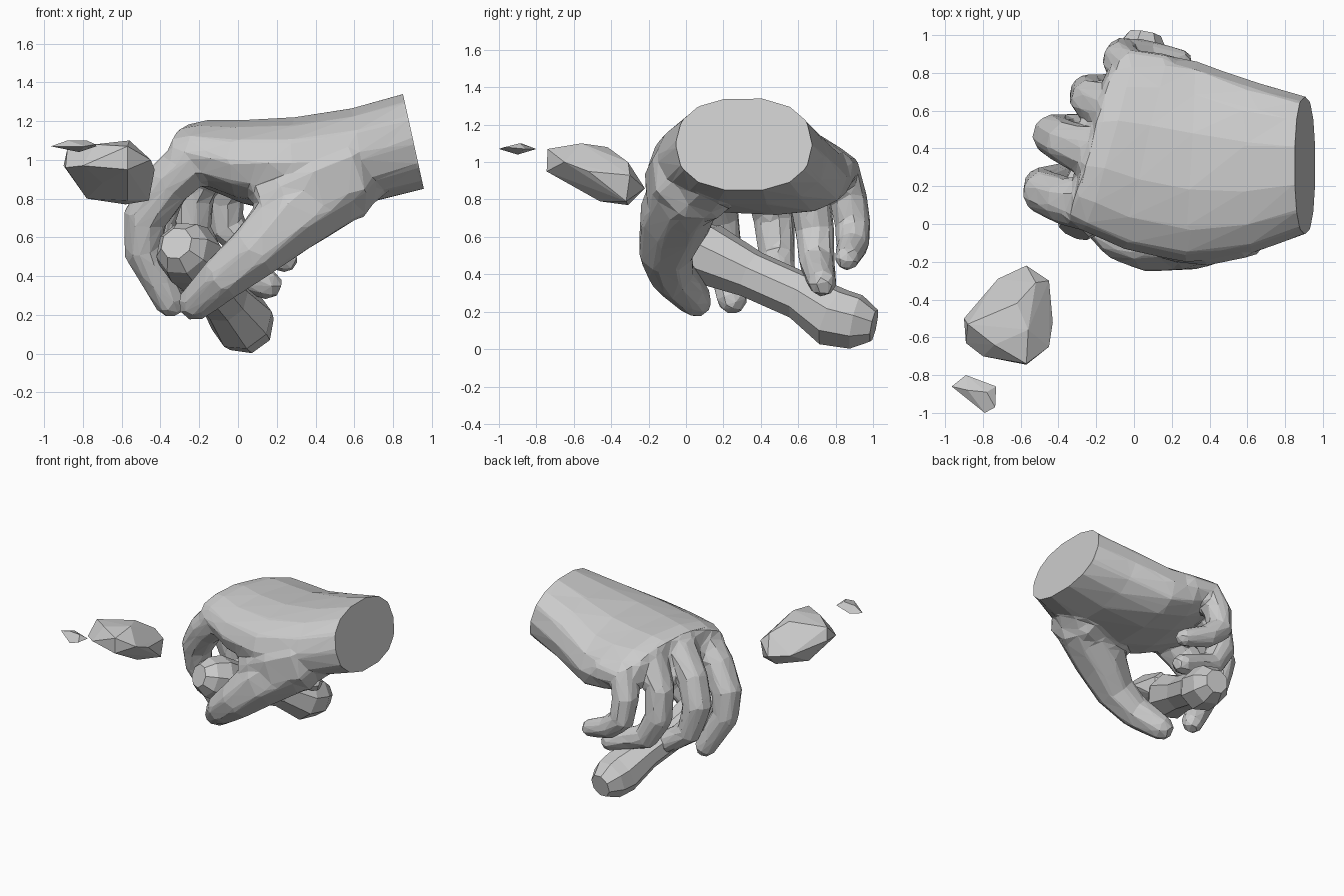
import bpy, bmesh, math
from mathutils import Vector

if "Cube" in bpy.data.objects:
    bpy.data.objects.remove(bpy.data.objects["Cube"])


def make_object(name, bm):
    bmesh.ops.recalc_face_normals(bm, faces=bm.faces)
    mesh = bpy.data.meshes.new(name)
    bm.to_mesh(mesh)
    bm.free()
    ob = bpy.data.objects.new(name, mesh)
    bpy.context.collection.objects.link(ob)
    return ob


def loft(name, rings):
    """Skin a closed low-poly body through equal-sized rings of points."""
    bm = bmesh.new()
    rows = [[bm.verts.new(p) for p in ring] for ring in rings]
    n = len(rows[0])
    for a, b in zip(rows, rows[1:]):
        for i in range(n):
            bm.faces.new((a[i], a[(i + 1) % n], b[(i + 1) % n], b[i]))
    bm.faces.new(rows[0][::-1])
    bm.faces.new(rows[-1])
    return make_object(name, bm)


def tube(name, path, sides=8, grow=1.0):
    """Tapered limb along (x, y, z, radius) points with rounded ends."""
    pts = [Vector(p[:3]) for p in path]
    rad = [p[3] * grow for p in path]
    end = (pts[-1] - pts[-2]).normalized()
    start = (pts[0] - pts[1]).normalized()
    pts = [pts[0] + start * rad[0] * .5] + pts + [pts[-1] + end * rad[-1] * .65]
    rad = [rad[0] * .6] + rad + [rad[-1] * .6]
    u = Vector((0.05, 1, 0.1))
    rings = []
    for i, p in enumerate(pts):
        t = (pts[min(i + 1, len(pts) - 1)] - pts[max(i - 1, 0)]).normalized()
        u = (u - t * u.dot(t)).normalized()
        v = t.cross(u)
        rings.append([p + rad[i] * (u * math.cos(a) + v * math.sin(a))
                      for a in [2 * math.pi * (k + .5) / sides for k in range(sides)]])
    return loft(name, rings)


def rock(name, points):
    bm = bmesh.new()
    for p in points:
        bm.verts.new(p)
    bmesh.ops.convex_hull(bm, input=bm.verts)
    return make_object(name, bm)


# Palm and wrist: x, y, z, half width, half height, lean with z, slant with y
palm_sections = [
    (0.905, 0.31, 1.095, .365, .25, -.22, 0),
    (0.62, 0.30, 1.02, .46, .25, -.15, 0),
    (0.30, 0.33, 0.975, .535, .25, 0, .05),
    (0.05, 0.38, 0.99, .52, .22, 0, .18),
    (-0.14, 0.42, 1.035, .46, .175, .1, .28),
    (-0.25, 0.42, 1.045, .40, .14, .1, .28),
]
palm_rings = []
for x, y, z, ry, rz, lean, slant in palm_sections:
    ring = []
    for k in range(14):
        a = 2 * math.pi * k / 14
        c, s = math.cos(a), math.sin(a)
        dy = ry * math.copysign(abs(c) ** .85, c)
        dz = rz * math.copysign(abs(s) ** .85, s)
        # pinky side of the hand droops
        drop = .06 * max(0, c) * (1 if x < .5 else 0)
        ring.append(Vector((x + lean * dz + slant * dy, y + dy, z + dz - drop)))
    palm_rings.append(ring)
# spare wrist length, trimmed flat later
palm_rings.insert(0, [p + Vector((.1, 0, .02)) for p in palm_rings[0]])
hand = loft("hand", palm_rings)

# Thumb and its fleshy web
digits = {
    "thumb": [(.64, .14, .97, .19), (.48, .0, .83, .19), (.27, -.06, .70, .19),
              (.08, -.11, .52, .145), (-.08, -.07, .39, .12), (-.23, .06, .25, .09)],
    "thumb_web": [(.55, .06, .93, .25), (.35, -.01, .86, .22), (.20, -.05, .80, .16)],
}
# Four curled fingers, knuckle to tip
fingers = {
    "index_finger": [(-.22, .10, 1.01, .145), (-.36, .12, .88, .125), (-.48, .17, .70, .115),
                     (-.49, .20, .53, .10), (-.34, .25, .25, .08)],
    "middle_finger": [(-.23, .38, 1.02, .135), (-.36, .43, .88, .115), (-.43, .47, .70, .11),
                      (-.37, .49, .48, .095), (-.10, .52, .29, .075)],
    "ring_finger": [(-.14, .61, .99, .125), (-.23, .66, .83, .11), (-.24, .69, .63, .105),
                    (-.14, .70, .46, .095), (.17, .73, .35, .075)],
    "little_finger": [(-.03, .81, .95, .12), (-.07, .87, .80, .10), (-.06, .895, .65, .095),
                      (.06, .89, .55, .085), (.26, .86, .48, .065)],
}
for name, path in fingers.items():
    x, y, z, r = path[0]
    digits[name] = [(x + .2, y - .03, z, r)] + path  # root inside the palm
for name, path in digits.items():
    digit = tube(name, path, grow=1.05)
    mod = hand.modifiers.new(name, "BOOLEAN")
    mod.operation, mod.solver, mod.object = "UNION", "EXACT", digit

# Blend the joints into one skin, then reduce it to broad facets
blend = hand.modifiers.new("blend", "REMESH")
blend.mode, blend.voxel_size = "VOXEL", .02
soften = hand.modifiers.new("soften", "SMOOTH")
soften.factor, soften.iterations = .5, 8
facets = hand.modifiers.new("facets", "DECIMATE")
facets.ratio = .035
bpy.context.view_layer.update()
graph = bpy.context.evaluated_depsgraph_get()
skin = bpy.data.meshes.new_from_object(hand.evaluated_get(graph))
hand.modifiers.clear()
for name in digits:
    bpy.data.objects.remove(bpy.data.objects[name])

# Flat cut at the wrist
bm = bmesh.new()
bm.from_mesh(skin)
cut = bmesh.ops.bisect_plane(bm, geom=bm.verts[:] + bm.edges[:] + bm.faces[:],
                             plane_co=(.905, .31, 1.095), plane_no=(1, 0, .22),
                             clear_outer=True)
rim = [e for e in cut["geom_cut"] if isinstance(e, bmesh.types.BMEdge)]
bmesh.ops.holes_fill(bm, edges=rim, sides=0)
for f in bm.faces:
    f.smooth = False
bm.to_mesh(skin)
bm.free()
hand.data = skin

# Stone grip held in the fist
tube("grip", [(-.29, .02, .545, .145), (-.25, .11, .51, .17), (-.17, .35, .40, .13),
              (-.07, .62, .28, .13), (.02, .79, .17, .165), (.04, .91, .145, .15)])

# Two loose stone pieces
rock("large_stone", [
    (-.90, -.50, .97), (-.89, -.63, .96), (-.80, -.70, .97), (-.57, -.745, .95),
    (-.57, -.74, 1.07), (-.45, -.65, 1.0), (-.43, -.52, .95), (-.45, -.30, .93),
    (-.57, -.22, .86), (-.72, -.29, .88), (-.88, -.53, 1.06), (-.56, -.56, 1.10),
    (-.62, -.42, 1.08), (-.52, -.31, 1.0), (-.74, -.64, 1.08), (-.46, -.32, .79),
    (-.58, -.31, .77), (-.57, -.46, .79), (-.78, -.44, .80), (-.70, -.60, .88)])
rock("small_stone", [
    (-.965, -.86, 1.07), (-.89, -.80, 1.07), (-.73, -.86, 1.07), (-.735, -.97, 1.08),
    (-.79, -1.0, 1.07), (-.88, -.88, 1.10), (-.78, -.89, 1.10), (-.82, -.90, 1.04)])
